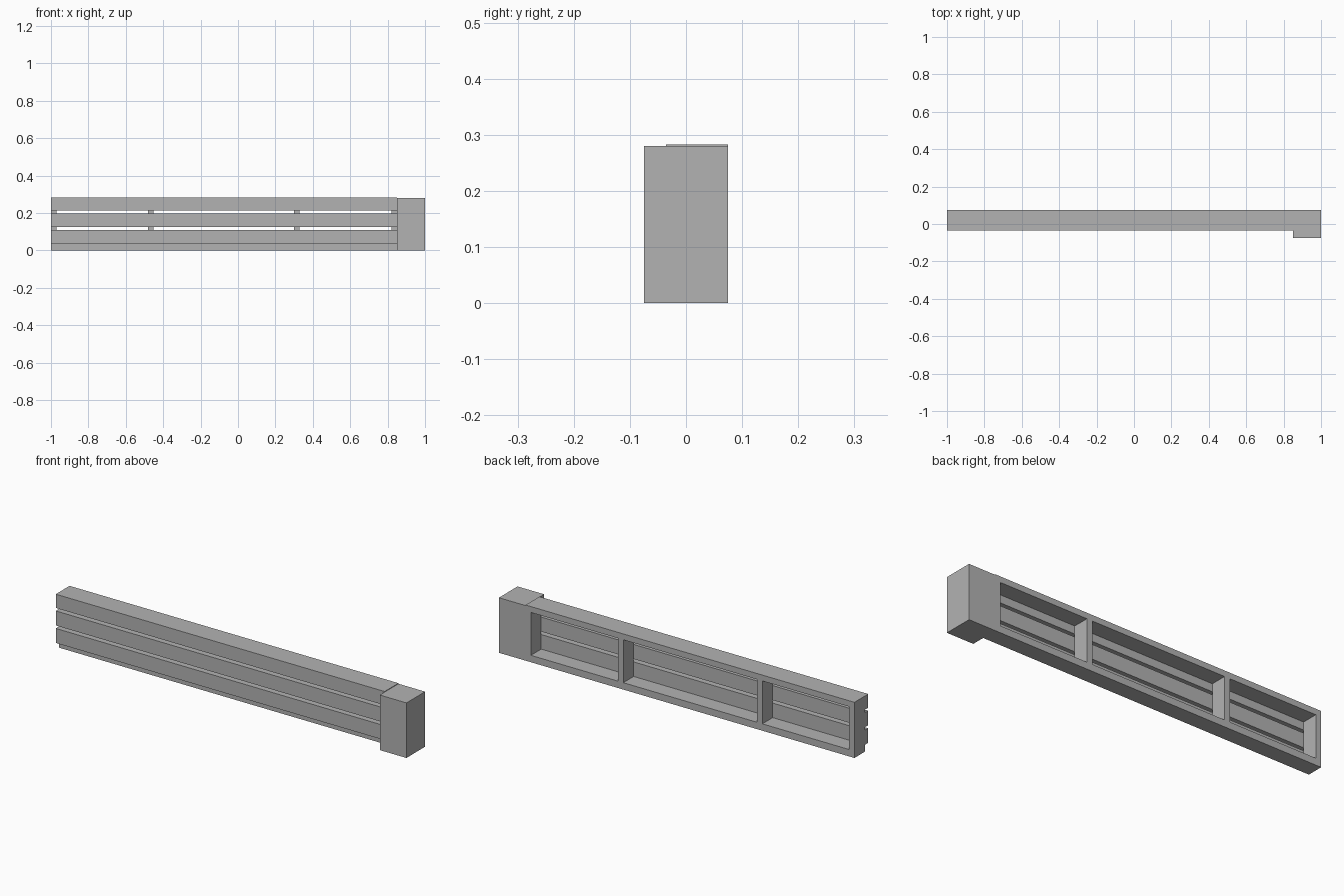
import bpy
import bmesh

cube = bpy.data.objects.get("Cube")
if cube:
    bpy.data.objects.remove(cube, do_unlink=True)

GREY = (0.45, 0.45, 0.45, 1)
grey = bpy.data.materials.new("plain grey")
grey.use_nodes = True
grey.diffuse_color = GREY
grey.node_tree.nodes["Principled BSDF"].inputs["Base Color"].default_value = GREY


def box(name, x, y, z):
    """Box spanning the given (low, high) ranges."""
    bm = bmesh.new()
    bmesh.ops.create_cube(bm, size=1)
    for v in bm.verts:
        v.co = [r[0] if c < 0 else r[1] for c, r in zip(v.co, (x, y, z))]
    mesh = bpy.data.meshes.new(name)
    bm.to_mesh(mesh)
    bm.free()
    mesh.materials.append(grey)
    obj = bpy.data.objects.new(name, mesh)
    bpy.context.collection.objects.link(obj)
    return obj


LEFT, POST = -1.0, 0.85
FRONT, FRAME, BACK = -0.036, -0.008, 0.075
TOP, RAIL = 0.283, 0.03

# End post
box("end_post", (POST, 1), (-BACK, BACK), (0, 0.28))

# Frame rails behind the slats
box("bottom_rail", (LEFT, POST), (FRAME, BACK), (0, RAIL + 0.005))
box("top_rail", (LEFT, POST), (FRAME, BACK), (TOP - RAIL, TOP))

# Uprights between the rails
for i, x in enumerate((LEFT, -0.482, 0.3, POST - RAIL)):
    box(f"upright_{i + 1}", (x, x + RAIL), (FRAME, BACK), (RAIL + 0.005, TOP - RAIL))

# Front slats with open gaps
for name, z in (("bottom", (0.035, 0.109)), ("middle", (0.124, 0.198)), ("top", (0.213, TOP))):
    box(f"{name}_slat", (LEFT, POST), (FRONT, FRAME), z)
